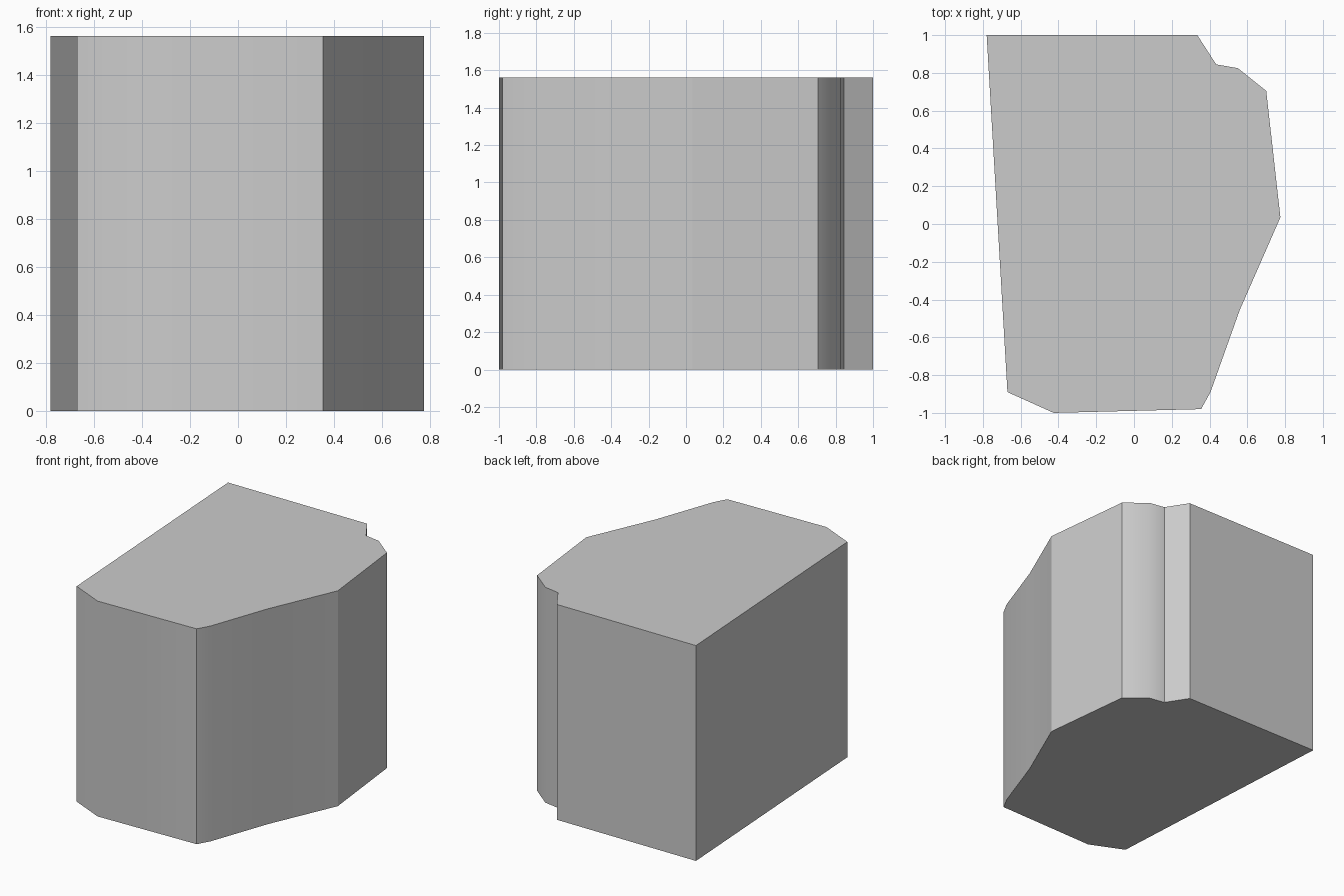
import bpy
import bmesh
import math

default_cube = bpy.data.objects.get("Cube")
if default_cube:
    bpy.data.objects.remove(default_cube, do_unlink=True)

HEIGHT = 1.56

# Footprint, anticlockwise from the front left-hand corner
OUTLINE = [
    (-0.67, -0.89), (-0.425, -1.0), (0.355, -0.98), (0.405, -0.89),
    (0.56, -0.455), (0.775, 0.035), (0.70, 0.705), (0.55, 0.825),
    (0.435, 0.845), (0.335, 1.0), (-0.78, 1.0),
]

# Plain grey material
grey = bpy.data.materials.new("plain_grey")
grey.use_nodes = True
colour = (0.6, 0.6, 0.6, 1.0)
grey.diffuse_color = colour
grey.node_tree.nodes["Principled BSDF"].inputs["Base Color"].default_value = colour

# Block: footprint extruded straight up
bm = bmesh.new()
base = bm.faces.new([bm.verts.new((x, y, 0)) for x, y in OUTLINE])
extruded = bmesh.ops.extrude_face_region(bm, geom=[base], use_keep_orig=True)
top_verts = [g for g in extruded["geom"] if isinstance(g, bmesh.types.BMVert)]
bmesh.ops.translate(bm, verts=top_verts, vec=(0, 0, HEIGHT))
bmesh.ops.recalc_face_normals(bm, faces=bm.faces)
mesh = bpy.data.meshes.new("building_block")
bm.to_mesh(mesh)
bm.free()
mesh.materials.append(grey)

block = bpy.data.objects.new("building_block", mesh)
bpy.context.collection.objects.link(block)

# Soft shading across the shallow bends only
bpy.ops.object.select_all(action="DESELECT")
block.select_set(True)
bpy.context.view_layer.objects.active = block
bpy.ops.object.shade_smooth_by_angle(angle=math.radians(29.5))
